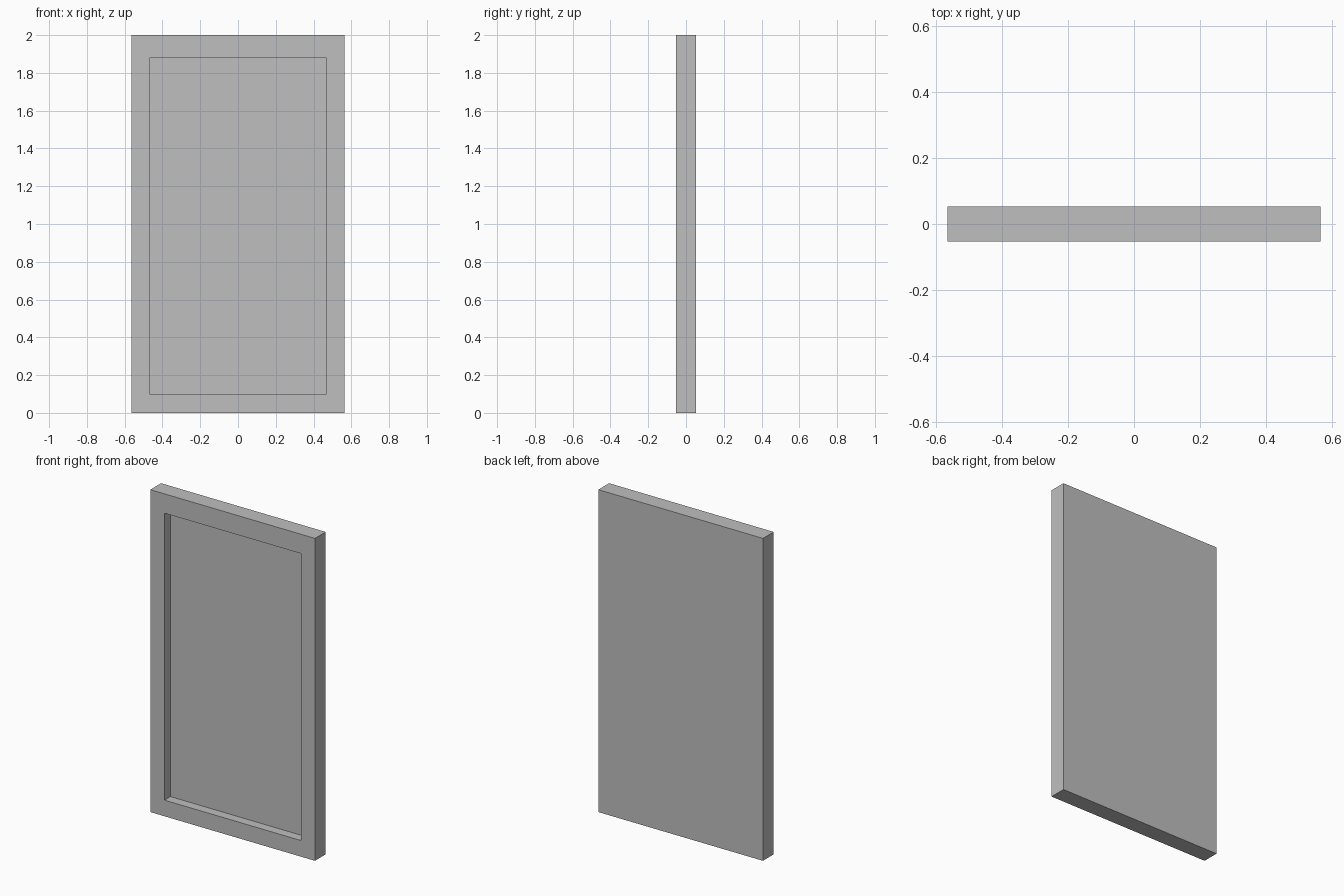
import bpy, bmesh

if "Cube" in bpy.data.objects:
    bpy.data.objects.remove(bpy.data.objects["Cube"])

W, D, H = 1.13, 0.105, 2.0          # outer size
HX, Z0, Z1 = 0.468, 0.10, 1.88      # recess outline
DEPTH = 0.058                       # recess depth

grey = bpy.data.materials.new("plain grey")
grey.diffuse_color = (0.52, 0.52, 0.52, 1)
grey.use_nodes = True
grey.node_tree.nodes["Principled BSDF"].inputs["Base Color"].default_value = grey.diffuse_color

# Solid slab
bm = bmesh.new()
bmesh.ops.create_cube(bm, size=1)
for v in bm.verts:
    v.co = (v.co.x * W, v.co.y * D, (v.co.z + 0.5) * H)

# Recessed panel: inset the front face to the recess outline, then push it in
bm.normal_update()
front = min(bm.faces, key=lambda f: f.calc_center_median().y)
bmesh.ops.inset_region(bm, faces=[front], thickness=0.09)
for v in front.verts:
    v.co.x = HX if v.co.x > 0 else -HX
    v.co.z = Z1 if v.co.z > H / 2 else Z0
inner = bmesh.ops.extrude_discrete_faces(bm, faces=[front])["faces"][0]
for v in inner.verts:
    v.co.y += DEPTH
bmesh.ops.recalc_face_normals(bm, faces=bm.faces)

mesh = bpy.data.meshes.new("framed_panel")
bm.to_mesh(mesh)
bm.free()
mesh.materials.append(grey)
panel = bpy.data.objects.new("framed_panel", mesh)
bpy.context.collection.objects.link(panel)
